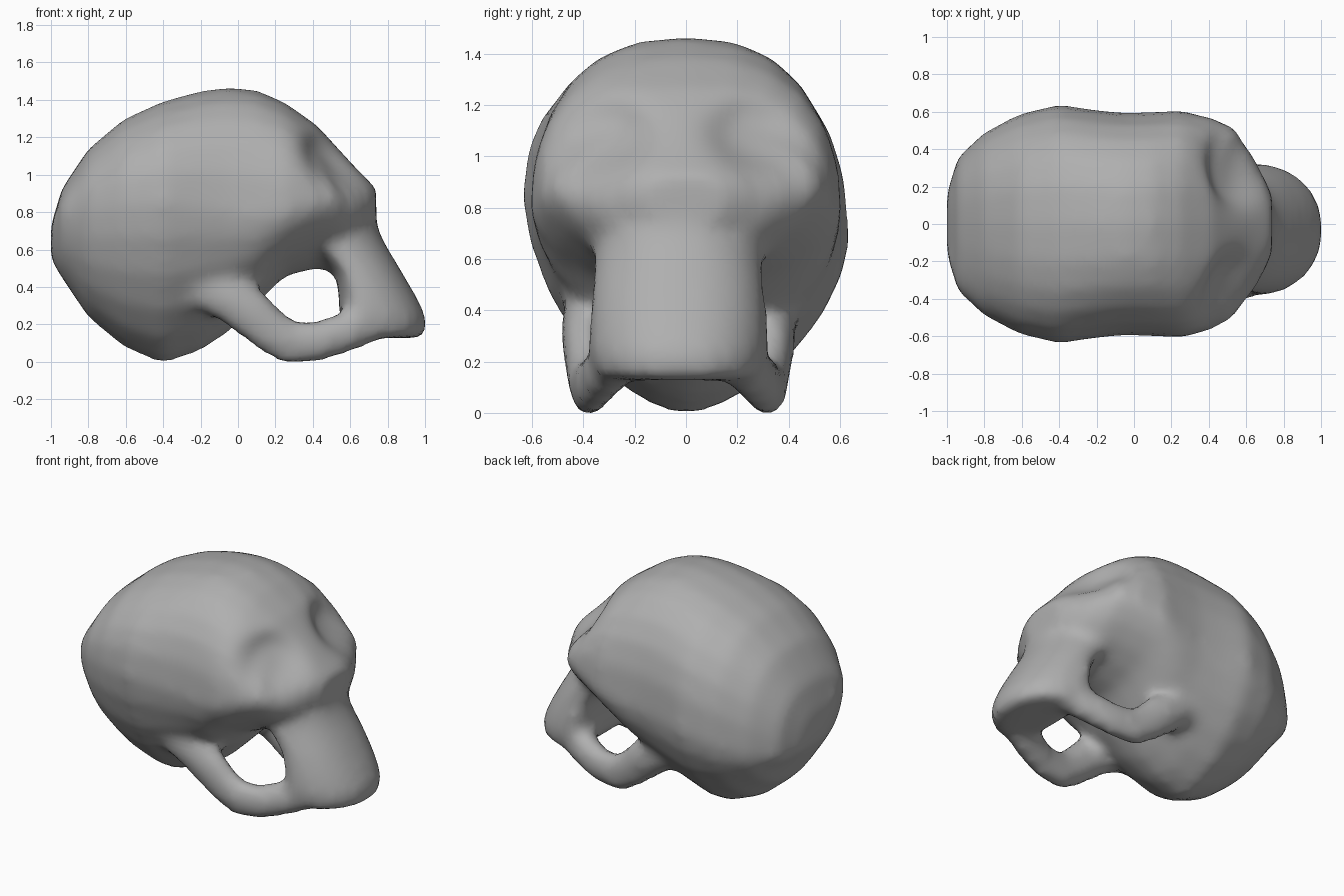
import bpy
import bmesh
from math import cos, sin, pi, copysign, exp
from mathutils import Vector

cube = bpy.data.objects.get("Cube")
if cube:
    bpy.data.objects.remove(cube, do_unlink=True)

SEG = 24
SHIFT = -.03  # the face sits slightly to one side
bone = bpy.data.materials.new("bone grey")
bone.use_nodes = True
GREY = (0.43, 0.43, 0.43, 1)
bone.diffuse_color = GREY
bone.node_tree.nodes["Principled BSDF"].inputs["Base Color"].default_value = GREY

bm = bmesh.new()
ANGLES = [2 * pi * i / SEG for i in range(SEG)]


def power(v, n):
    return copysign(abs(v) ** (2 / n), v)


def loft(rings):
    """Skin a list of equal closed rings and cap both ends."""
    loops = [[bm.verts.new(p) for p in ring] for ring in rings]
    faces = [bm.faces.new(loops[0]), bm.faces.new(loops[-1])]
    for a, b in zip(loops, loops[1:]):
        for i in range(SEG):
            j = (i + 1) % SEG
            faces.append(bm.faces.new((a[i], a[j], b[j], b[i])))
    bmesh.ops.recalc_face_normals(bm, faces=faces)


# Cranium: x, bottom, top, half width, height of widest point, lower fullness
cranium = [
    (-1.0, .57, .75, .17, .66, 2), (-.94, .47, .95, .36, .68, 2),
    (-.8, .26, 1.16, .49, .71, 1.9), (-.61, .10, 1.32, .59, .75, 1.75),
    (-.4, .01, 1.415, .64, .78, 1.65), (-.2, .08, 1.47, .61, .78, 1.65),
    (-.05, .18, 1.49, .595, .78, 1.7), (.1, .33, 1.475, .60, .78, 1.85),
    (.25, .48, 1.41, .61, .81, 1.75), (.42, .52, 1.29, .57, .87, 1.55),
    (.55, .49, 1.15, .52, .90, 1.35), (.65, .58, 1.04, .38, .90, 1.6),
    (.74, .74, .95, .16, .87, 2),
]
rings = []
for x, low, high, half, mid, full in cranium:
    ring = []
    tilt = .12 * max(0, min(1, .3 - x))  # the rear leans a little
    for a in ANGLES:
        level = mid - tilt * cos(a)
        up = sin(a) >= 0
        n, h = (2.4, high - level) if up else (full, level - low)
        ring.append((x, half * power(cos(a), n), level + h * power(sin(a), n)))
    rings.append(ring)
loft(rings)

# Muzzle: height, back x, widest x, front x, half width
muzzle = [
    (.90, .35, .45, .71, .30), (.78, .33, .45, .73, .32),
    (.65, .38, .50, .79, .33), (.50, .52, .60, .88, .34),
    (.38, .54, .64, .95, .35), (.26, .54, .66, 1.01, .355),
    (.15, .64, .70, 1.005, .32),
]
rings = []
for z, back, mid, front, half in muzzle:
    rings.append([(mid + (front - mid if cos(a) > 0 else mid - back) * cos(a),
                   SHIFT + half * power(sin(a), 2.2), z) for a in ANGLES])
loft(rings)

# Cheek arches: x, side distance, z, height radius, side radius
arch = [
    (-.2, .34, .42, .12, .10), (-.04, .36, .36, .13, .10),
    (.07, .365, .28, .13, .09), (.17, .36, .19, .12, .08),
    (.28, .35, .125, .125, .075), (.44, .33, .135, .11, .08),
    (.6, .28, .19, .11, .09), (.76, .22, .25, .10, .08),
]
for side in (-1, 1):
    path = [Vector((x, SHIFT + side * y, z)) for x, y, z, r, w in arch]
    rings = []
    for i, p in enumerate(path):
        t = path[min(i + 1, len(path) - 1)] - path[max(i - 1, 0)]
        up = Vector((-t.z, 0, t.x)).normalized()
        out = up.cross(t).normalized()
        r, w = arch[i][3:]
        rings.append([p + up * r * cos(a) + out * w * sin(a) for a in ANGLES])
    loft(rings)

mesh = bpy.data.meshes.new("skull")
bm.to_mesh(mesh)
bm.free()
skull = bpy.data.objects.new("skull", mesh)
bpy.context.collection.objects.link(skull)
bpy.context.view_layer.objects.active = skull
skull.select_set(True)

# Fuse the parts into one skin
fuse = skull.modifiers.new("fuse", "REMESH")
fuse.mode = "VOXEL"
fuse.voxel_size = .035
blend = skull.modifiers.new("blend", "SMOOTH")
blend.factor = .5
blend.iterations = 8
for name in ("fuse", "blend"):
    bpy.ops.object.modifier_apply(modifier=name)

# Press the eye sockets into the face
for v in skull.data.vertices:
    start = v.co.copy()
    for side in (-1, 1):
        centre = Vector((.49, SHIFT + side * .32, 1.05))
        d = (start - centre).length / .2
        v.co += Vector((-.85, -side * .5, -.15)) * .11 * exp(-d ** 3)

# Settle on the ground and centre
for axis in range(3):
    values = [v.co[axis] for v in skull.data.vertices]
    offset = min(values) if axis == 2 else (min(values) + max(values)) / 2
    for v in skull.data.vertices:
        v.co[axis] -= offset

skull.data.materials.clear()
skull.data.materials.append(bone)
bpy.ops.object.shade_smooth()
